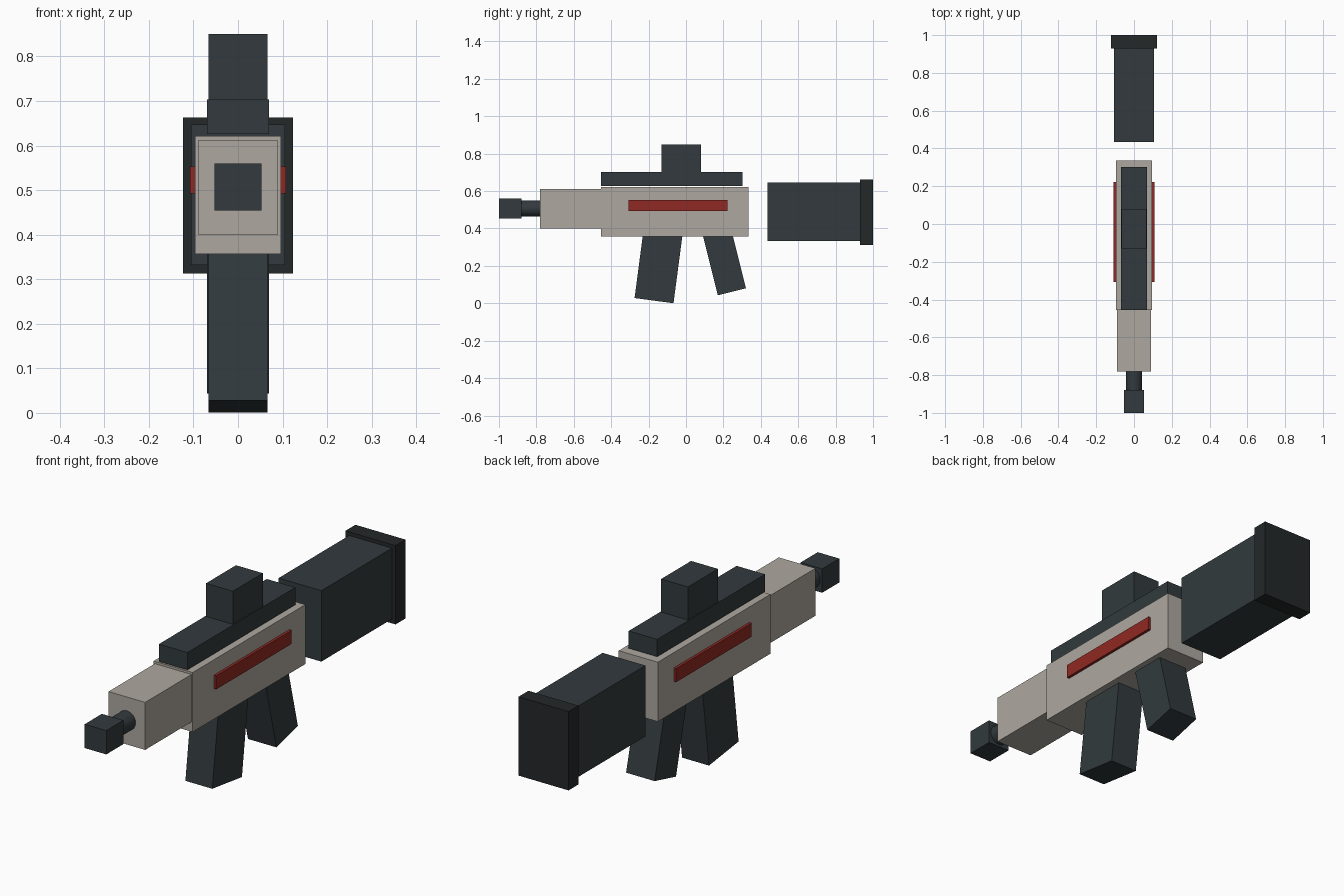
import bpy, math
from mathutils import Matrix, Vector

if "Cube" in bpy.data.objects:
    bpy.data.objects.remove(bpy.data.objects["Cube"])


def material(name, rgb):
    m = bpy.data.materials.new(name)
    m.diffuse_color = (*rgb, 1)
    m.use_nodes = True
    m.node_tree.nodes["Principled BSDF"].inputs["Base Color"].default_value = m.diffuse_color
    return m


DARK = material("dark_metal", (0.032, 0.042, 0.047))
BLACK = material("black_rubber", (0.017, 0.021, 0.022))
BEIGE = material("beige_shell", (0.42, 0.39, 0.35))
RED = material("red_strip", (0.28, 0.022, 0.017))


def box(name, x, y, z, mat):
    """Box from (min, max) ranges on each axis."""
    bpy.ops.mesh.primitive_cube_add(size=1)
    ob = bpy.context.object
    ob.name = name
    size = [b - a for a, b in (x, y, z)]
    mid = Vector([(a + b) / 2 for a, b in (x, y, z)])
    ob.data.transform(Matrix.Translation(mid) @ Matrix.Diagonal((*size, 1)))
    ob.data.materials.append(mat)
    return ob


def tilted_box(name, half_x, depth, height, corner, degrees, mat):
    """Box hanging from the body; corner is its lower front edge (y, z)."""
    ob = box(name, (-half_x, half_x), (0, depth), (0, height), mat)
    ob.data.transform(Matrix.Translation((0, *corner))
                      @ Matrix.Rotation(math.radians(degrees), 4, 'X'))
    return ob


# Body and fore end
box("body", (-0.096, 0.096), (-0.455, 0.335), (0.357, 0.621), BEIGE)
box("fore_end", (-0.09, 0.09), (-0.78, -0.455), (0.40, 0.611), BEIGE)

# Barrel and muzzle
bpy.ops.mesh.primitive_cylinder_add(
    vertices=24, radius=0.043, depth=0.12,
    location=(0, -0.83, 0.507), rotation=(math.pi / 2, 0, 0))
barrel = bpy.context.object
barrel.name = "barrel"
barrel.data.materials.append(DARK)
bpy.ops.object.shade_smooth_by_angle()
box("muzzle", (-0.053, 0.053), (-1.0, -0.88), (0.454, 0.56), DARK)

# Top rail and sight
box("top_rail", (-0.07, 0.07), (-0.455, 0.302), (0.626, 0.703), DARK)
box("sight", (-0.066, 0.066), (-0.13, 0.08), (0.703, 0.85), DARK)

# Red strips on both sides
for side, x in (("left", (-0.108, -0.096)), ("right", (0.096, 0.108))):
    box(side + "_strip", x, (-0.307, 0.223), (0.493, 0.553), RED)

# Detached stock and butt pad
box("stock", (-0.105, 0.105), (0.435, 0.93), (0.332, 0.647), DARK)
box("butt_pad", (-0.123, 0.123), (0.93, 1.0), (0.313, 0.663), BLACK)

# Magazine and grip
tilted_box("magazine", 0.066, 0.21, 0.37, (-0.275, 0.028), -7.5, DARK)
tilted_box("grip", 0.07, 0.155, 0.34, (0.17, 0.043), 14, DARK)
